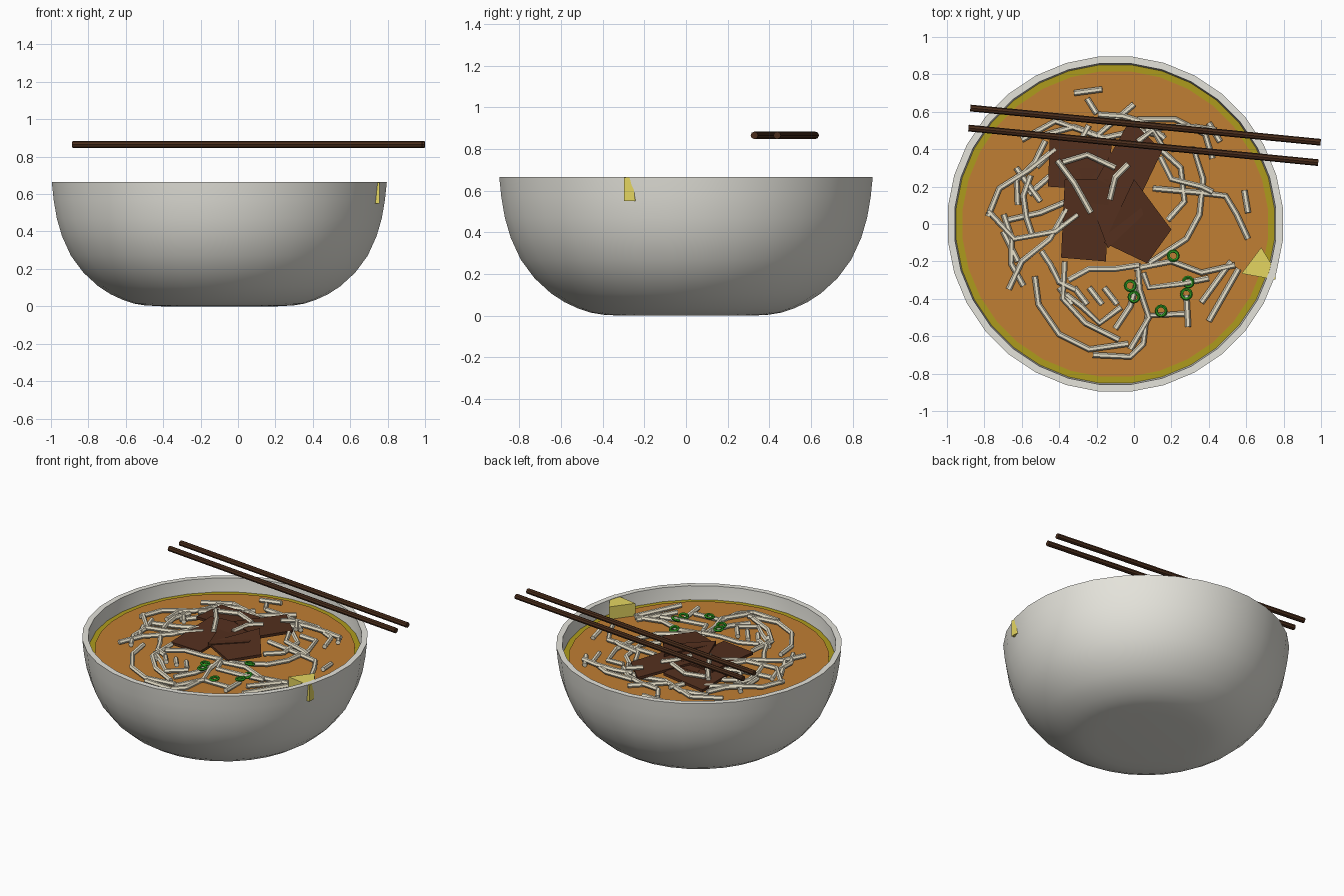
import bpy, bmesh, math, random

if "Cube" in bpy.data.objects:
    bpy.data.objects.remove(bpy.data.objects["Cube"])

random.seed(4)
CX = -0.1          # bowl centre in x
SOUP_Z = 0.575
SIDES = 32


def material(name, rgb):
    m = bpy.data.materials.new(name)
    m.diffuse_color = (*rgb, 1)
    m.use_nodes = True
    m.node_tree.nodes["Principled BSDF"].inputs["Base Color"].default_value = m.diffuse_color
    return m


CERAMIC = material("pale ceramic", (0.78, 0.77, 0.71))
BROTH = material("orange broth", (0.53, 0.21, 0.033))
OIL = material("olive oil", (0.42, 0.33, 0.012))
NOODLE = material("cream noodle", (0.85, 0.79, 0.62))
BEEF = material("brown beef", (0.088, 0.029, 0.013))
GREEN = material("scallion green", (0.025, 0.32, 0.015))
LEMON = material("lemon yellow", (0.78, 0.67, 0.12))
WOOD = material("dark wood", (0.068, 0.026, 0.011))


def finish(bm, name, mat):
    bmesh.ops.recalc_face_normals(bm, faces=bm.faces)
    me = bpy.data.meshes.new(name)
    bm.to_mesh(me)
    bm.free()
    me.materials.append(mat)
    ob = bpy.data.objects.new(name, me)
    bpy.context.collection.objects.link(ob)
    return ob


def lathe(name, profile, mat, smooth=False):
    """Spin an (r, z) profile about the bowl axis; r = 0 closes to a point."""
    bm = bmesh.new()
    step = math.tau / SIDES
    vs = [bm.verts.new((r * math.cos(step / 2), r * math.sin(step / 2), z)) for r, z in profile]
    es = [bm.edges.new(p) for p in zip(vs, vs[1:])]
    bmesh.ops.spin(bm, geom=vs + es, cent=(0, 0, 0), axis=(0, 0, 1),
                   angle=math.tau, steps=SIDES, use_duplicate=False)
    bmesh.ops.remove_doubles(bm, verts=bm.verts, dist=0.0005)
    bmesh.ops.translate(bm, verts=bm.verts, vec=(CX, 0, 0))
    ob = finish(bm, name, mat)
    if smooth:
        bpy.context.view_layer.objects.active = ob
        ob.select_set(True)
        bpy.ops.object.shade_smooth_by_angle(angle=math.radians(40))
        ob.select_set(False)
    return ob


def prism(name, corners, z0, z1, mat, tilt=(0, 0)):
    """Extrude a flat outline; tilt adds a slope in x and y about its middle."""
    bm = bmesh.new()
    mx = sum(c[0] for c in corners) / len(corners)
    my = sum(c[1] for c in corners) / len(corners)
    rings = [[bm.verts.new((x, y, z + tilt[0] * (x - mx) + tilt[1] * (y - my)))
              for x, y in corners] for z in (z0, z1)]
    bm.faces.new(rings[0])
    bm.faces.new(rings[1])
    n = len(corners)
    for i in range(n):
        j = (i + 1) % n
        bm.faces.new((rings[0][i], rings[0][j], rings[1][j], rings[1][i]))
    return finish(bm, name, mat)


def tubes(name, paths, radius, mat, resolution=1):
    """One mesh of round tubes along several 3D polylines."""
    cu = bpy.data.curves.new(name, 'CURVE')
    cu.dimensions = '3D'
    cu.bevel_depth = radius
    cu.bevel_resolution = resolution
    cu.use_fill_caps = True
    for path in paths:
        sp = cu.splines.new('POLY')
        sp.points.add(len(path) - 1)
        for p, co in zip(sp.points, path):
            p.co = (*co, 1)
    cu.materials.append(mat)
    ob = bpy.data.objects.new(name, cu)
    bpy.context.collection.objects.link(ob)
    bpy.context.view_layer.objects.active = ob
    ob.select_set(True)
    bpy.ops.object.convert(target='MESH')
    bpy.ops.object.shade_flat()
    bpy.context.object.select_set(False)


# bowl: outer wall up, over the rim, and back down inside
outer = [(0, 0), (0.31, 0), (0.40, 0.005), (0.46, 0.015), (0.52, 0.035), (0.585, 0.065),
         (0.65, 0.107), (0.73, 0.18), (0.797, 0.27), (0.845, 0.375), (0.873, 0.47), (0.89, 0.57), (0.9, 0.665)]
inner = [(0.862, 0.665), (0.855, 0.57), (0.838, 0.475), (0.81, 0.385), (0.762, 0.285),
         (0.695, 0.2), (0.615, 0.13), (0.50, 0.07), (0.38, 0.04), (0, 0.035)]
lathe("bowl", outer + inner, CERAMIC, smooth=True)

# soup with a ring of oil around its edge
lathe("broth", [(0, SOUP_Z), (0.82, SOUP_Z), (0.82, SOUP_Z - 0.01)], BROTH)
lathe("oil_ring", [(0.81, SOUP_Z - 0.004), (0.856, SOUP_Z - 0.004)], OIL)

# long noodles traced from above
LONG = [
    [(-.53, -.28), (-.51, -.43), (-.40, -.59), (-.24, -.67), (-.03, -.64)],
    [(-.22, -.70), (-.02, -.71), (.05, -.64), (.07, -.49), (.27, -.48)],
    [(.02, -.21), (.03, -.35), (.08, -.50), (-.02, -.67)],
    [(.10, .19), (.33, .17), (.49, .15), (.55, .05), (.61, -.08)],
    [(.20, .40), (.32, .40), (.37, .24), (.35, .05), (.28, -.08), (.08, -.21)],
    [(.02, .56), (.22, .56), (.38, .48), (.42, .35)],
    [(-.78, .07), (-.64, -.08), (-.42, -.04), (-.30, .05)],
    [(-.78, .04), (-.72, .19), (-.56, .29), (-.42, .40)],
    [(-.67, -.35), (-.60, -.20), (-.45, -.08), (-.36, .08)],
    [(-.60, .45), (-.42, .55), (-.20, .47), (.00, .64)],
    [(-.37, -.20), (-.38, -.40), (-.26, -.53), (-.08, -.62)],
    [(.00, -.24), (.20, -.20), (.36, -.26), (.54, -.22)],
    [(.12, .42), (.25, .30), (.27, .12), (.18, .02)],
]
# second layer of noodles between the first ones
EXTRA = [
    [(-.68, .02), (-.50, .06), (-.36, .12), (-.25, .25)],
    [(-.50, .47), (-.32, .52), (-.16, .46), (.02, .50), (.16, .47)],
    [(.06, .50), (.18, .52), (.32, .52), (.44, .50)],
    [(.05, -.26), (.08, -.34), (.25, -.32), (.40, -.29)],
    [(-.35, -.30), (-.24, -.24), (-.10, -.24), (.03, -.22)],
    [(.14, .36), (.20, .24), (.36, .20), (.42, .17)],
    [(-.10, -.56), (-.02, -.44), (.02, -.30)],
]
# short noodle ends: x0, y0, x1, y1
SHORT = [
    (.56, -.24, .40, -.52), (.52, -.20, .36, -.42), (.28, -.38, .29, -.55), (-.32, .70, -.17, .72),
    (-.25, .67, -.20, .59), (.59, .18, .61, .06), (-.70, -.04, -.62, -.20),
    (.40, .54, .46, .44), (-.63, .30, -.50, .12), (-.56, .16, -.42, .28)]
SHORT += [(-.40 + .08 * i, -.34, -.33 + .08 * i, -.43) for i in range(4)]


def lift(x, y):
    """Noodles lie on the broth and pile up slightly to the middle."""
    d = math.hypot(x - CX, y)
    return SOUP_Z + 0.012 + 0.03 * max(0, 1 - d / 0.6)


paths = []
for pts in LONG + EXTRA:
    h = random.uniform(0, 0.018)
    paths.append([(x, y, lift(x, y) + h) for x, y in pts])
for x0, y0, x1, y1 in SHORT:
    paths.append([(x0, y0, lift(x0, y0)), (x1, y1, lift(x1, y1) + 0.012)])
# loose arcs filling the back and left of the bowl
for a0, r in ((60, .55), (105, .50), (130, .58), (150, .47), (175, .55), (200, .42), (235, .50)):
    arc = []
    for k in range(4):
        a = math.radians(a0 + 13 * k)
        q = r + random.uniform(-.06, .06)
        x, y = CX + q * math.cos(a), q * math.sin(a)
        arc.append((x, y, lift(x, y) + 0.01))
    paths.append(arc)
# strands draped over the beef
paths += [[(-.41, .34, .63), (-.32, .22, .643), (-.23, .06, .638)],
          [(-.03, .32, .64), (-.10, .25, .645), (-.13, .13, .638)],
          [(-.38, .33, .635), (-.25, .37, .638), (-.10, .30, .64)],
          [(.02, .44, .635), (.10, .50, .63), (.15, .42, .615)]]
tubes("noodles", paths, 0.016, NOODLE)

# beef slices, thin tilted plates
slices = [
    ([(-.37, .24), (-.13, .24), (-.15, -.20), (-.39, -.18)], 0.612, (.03, .06)),
    ([(.00, .24), (.20, -.03), (.07, -.21), (-.16, -.10)], 0.618, (-.05, .06)),
    ([(-.45, .46), (-.12, .42), (-.14, .18), (-.46, .20)], 0.608, (.04, -.05)),
    ([(-.02, .56), (.15, .39), (.03, .14), (-.20, .24)], 0.614, (-.06, -.05)),
    ([(-.30, .30), (-.02, .30), (.05, .05), (-.14, -.13)], 0.620, (.02, -.03))]
for i, (corners, z, tilt) in enumerate(slices):
    prism(f"beef_slice_{i + 1}", corners, z, z + 0.018, BEEF, tilt)

# scallion rings
for i, (x, y) in enumerate([(.21, -.17), (-.02, -.33), (0, -.39), (.29, -.31), (.28, -.375), (.145, -.465)]):
    bpy.ops.mesh.primitive_torus_add(
        location=(x, y, lift(x, y) + 0.02), rotation=(random.uniform(-.25, .25), random.uniform(-.25, .25), 0),
        major_radius=0.026, minor_radius=0.009, major_segments=12, minor_segments=5)
    ring = bpy.context.object
    ring.name = f"scallion_ring_{i + 1}"
    ring.data.materials.append(GREEN)
    ring.select_set(False)

# lemon wedge tucked through the rim
prism("lemon_wedge", [(.68, -.125), (.575, -.265), (.757, -.298), (.757, -.25)], 0.55, 0.662, LEMON)

# pair of chopsticks hovering above
for i, (a, b) in enumerate([((-.875, .62), (.998, .437)), ((-.885, .513), (.985, .328))]):
    tubes(f"chopstick_{i + 1}", [[(*a, 0.865), (*b, 0.865)]], 0.018, WOOD, 2)
